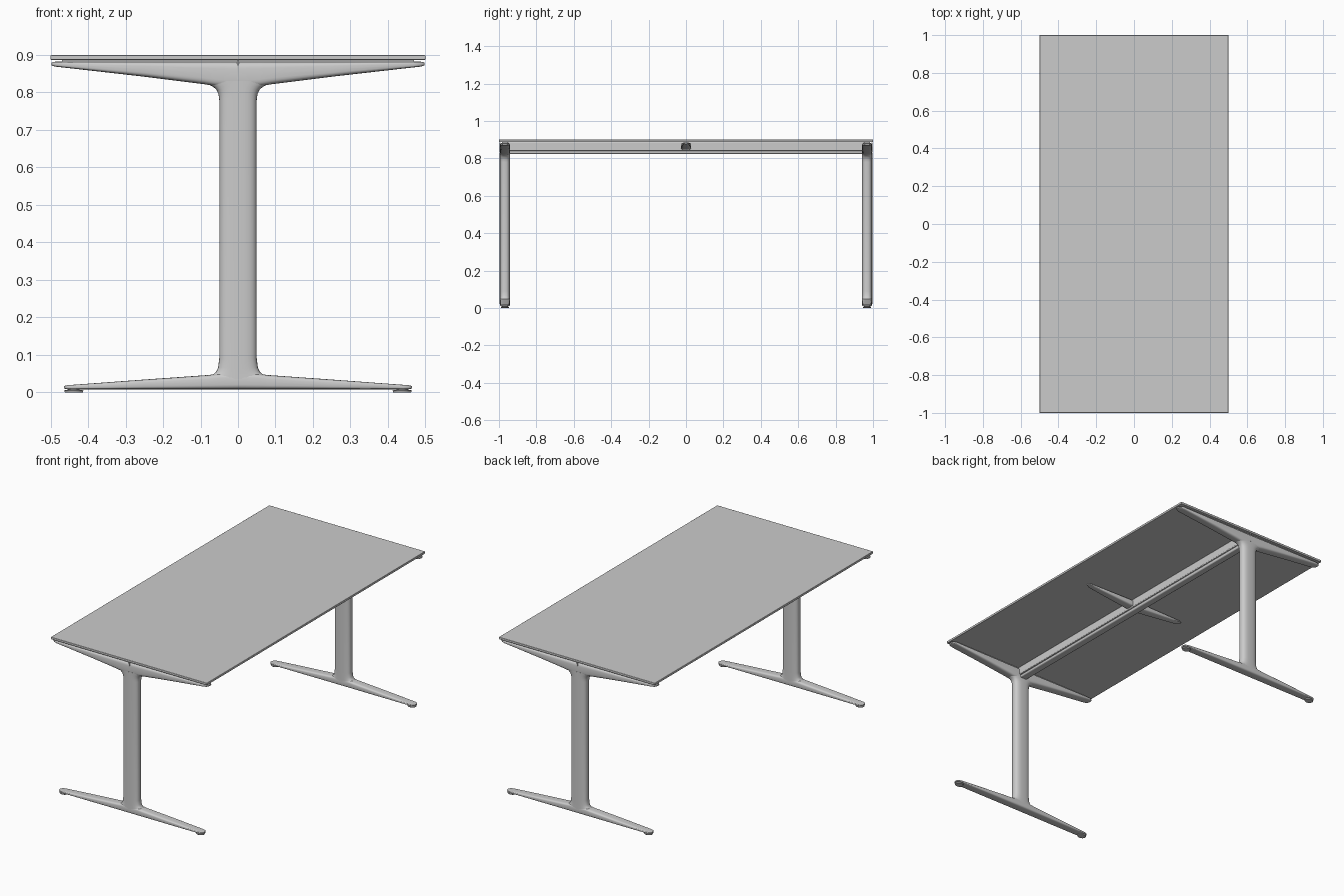
import bpy, math
from mathutils import Vector

cube = bpy.data.objects.get("Cube")
if cube:
    bpy.data.objects.remove(cube, do_unlink=True)


def material(name, value):
    m = bpy.data.materials.new(name)
    m.use_nodes = True
    m.diffuse_color = (value, value, value, 1)
    m.node_tree.nodes["Principled BSDF"].inputs["Base Color"].default_value = m.diffuse_color
    return m


GREY = material("light_grey", 0.6)


def mesh_object(name, verts, faces, angle=40):
    me = bpy.data.meshes.new(name)
    me.from_pydata(verts, [], faces)
    me.materials.append(GREY)
    ob = bpy.data.objects.new(name, me)
    bpy.context.collection.objects.link(ob)
    bpy.ops.object.select_all(action="DESELECT")
    ob.select_set(True)
    bpy.context.view_layer.objects.active = ob
    bpy.ops.object.shade_smooth_by_angle(angle=math.radians(angle))
    return ob


def box(name, x, y, z, bevel=0.0):
    verts = [(a, b, c) for c in z for a, b in
             ((x[0], y[0]), (x[1], y[0]), (x[1], y[1]), (x[0], y[1]))]
    faces = [(3, 2, 1, 0), (4, 5, 6, 7)]
    faces += [(i, (i + 1) % 4, (i + 1) % 4 + 4, i + 4) for i in range(4)]
    ob = mesh_object(name, verts, faces)
    if bevel:
        mod = ob.modifiers.new("soft_edges", "BEVEL")
        mod.width, mod.segments = bevel, 2
    return ob


def loft(name, place, sections, power, sides=32):
    """Skin rounded cross-sections (t, u_mid, u_half, v_mid, v_half)."""
    verts, faces = [], []
    for t, um, uh, vm, vh in sections:
        for k in range(sides):
            a = math.tau * k / sides
            c, s = math.cos(a), math.sin(a)
            u = um + uh * math.copysign(abs(c) ** power, c)
            v = vm + vh * math.copysign(abs(s) ** power, s)
            verts.append(place(t, u, v))
    for r in range(len(sections) - 1):
        for k in range(sides):
            n = (k + 1) % sides
            faces.append((r * sides + k, r * sides + n,
                          (r + 1) * sides + n, (r + 1) * sides + k))
    last = (len(sections) - 1) * sides
    faces += [tuple(reversed(range(sides))), tuple(range(last, last + sides))]
    return mesh_object(name, verts, faces)


def arm(name, y, half_profile, power=0.5):
    """Bar along x from a half profile of (x, half width, low z, high z)."""
    both = [(-x, w, a, b) for x, w, a, b in reversed(half_profile)]
    both += [p for p in half_profile if p[0] > 0]
    sections = [(x, y, w, (a + b) / 2, (b - a) / 2) for x, w, a, b in both]
    return loft(name, lambda t, u, v: (t, u, v), sections, power)


# Half profiles from the centre to the tip
FOOT = [(0, .028, .008, .053), (.05, .028, .008, .05), (.08, .027, .008, .046),
        (.25, .026, .008, .034), (.44, .023, .008, .02),
        (.456, .019, .008, .019), (.464, .01, .01, .017)]
BEARER = [(0, .028, .81, .882), (.06, .028, .817, .882), (.09, .028, .822, .882),
          (.25, .027, .842, .882), (.47, .025, .867, .882),
          (.488, .021, .869, .882), (.498, .012, .872, .88)]
CROSS = [(0, .028, .845, .884), (.05, .028, .847, .884), (.2, .022, .862, .884),
         (.31, .017, .874, .884), (.33, .008, .878, .884)]
# Column height against half width, flared into foot and bearer
COLUMN = [(.035, .085), (.048, .066), (.055, .058), (.066, .053), (.09, .05),
          (.78, .05), (.795, .052), (.808, .058), (.816, .068), (.83, .095)]

# Table top
box("table_top", (-.5, .5), (-1, 1), (.887, .9), 0.002)

# End frames
for end, y in (("front", -.968), ("back", .968)):
    side = math.copysign(1, y)
    arm(end + "_foot", y, FOOT)
    arm(end + "_top_bearer", y, BEARER)
    loft(end + "_column", lambda t, u, v: (u, v, t),
         [(z, 0, w, y, .028) for z, w in COLUMN], 0.72)
    # Mounting strip between bearer and top, and the central seam plate
    box(end + "_mounting_strip", (-.47, .47), (y - .015, y + .015), (.876, .888))
    outer = y + side * .027
    box(end + "_seam_plate", (-.003, .003), (outer - .003, outer + .003), (.835, .886))
    # Floor glides
    for hand, x in (("left", .438), ("right", -.438)):
        loft(f"{end}_{hand}_glide", lambda t, u, v: (u, v, t),
             [(0, x, .024, y, .02), (.005, x, .026, y, .022),
              (.007, x, .014, y, .014), (.012, x, .014, y, .014)], 1)

# Central beam with a narrower lower flange
box("beam", (-.03, .03), (-.95, .95), (.84, .887), 0.004)
box("beam_lower_rail", (-.022, .022), (-.95, .95), (.824, .842), 0.006)

# Cross support under the middle of the top
arm("middle_cross_support", 0, CROSS)
